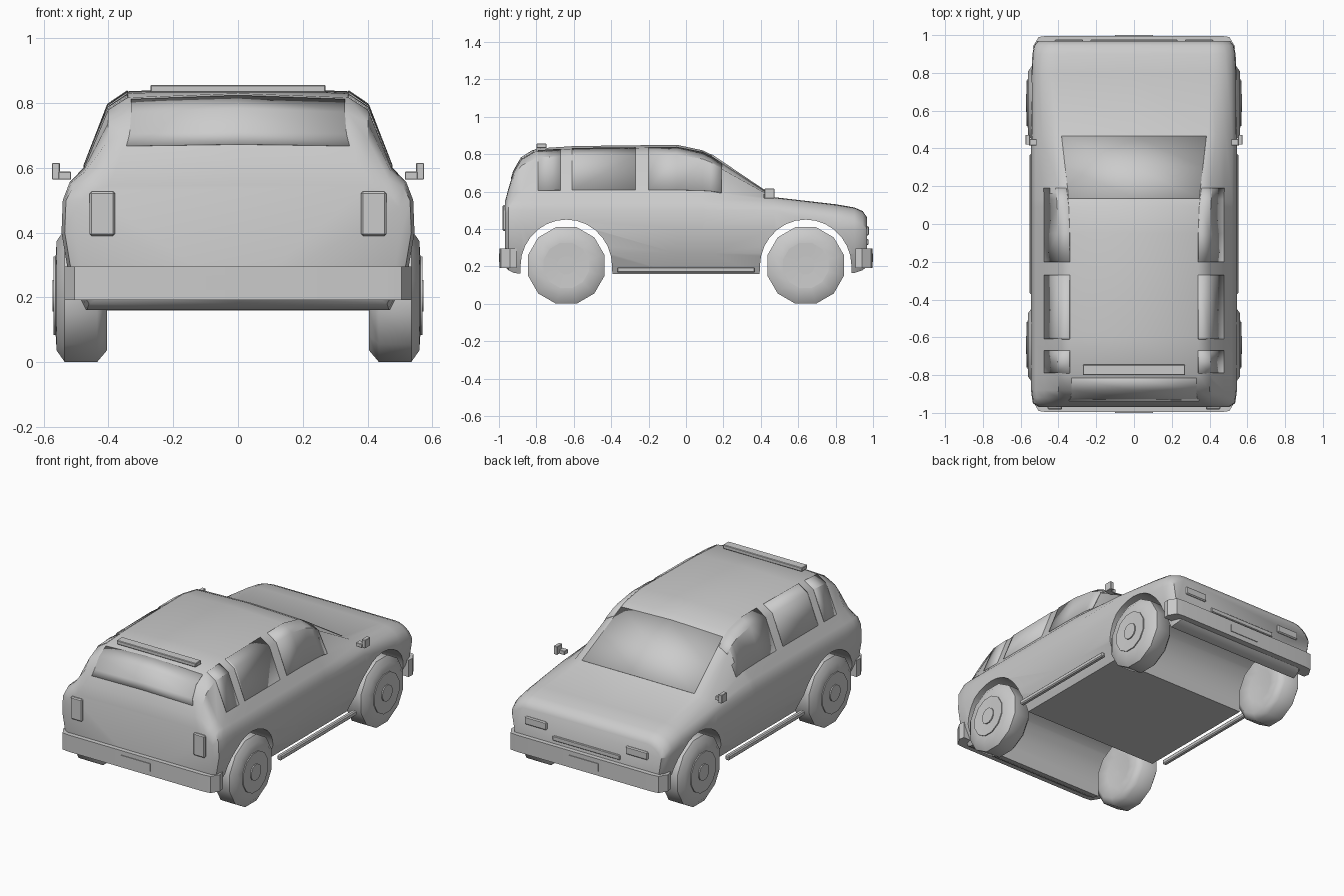
import bpy, bmesh, math
from mathutils import Vector

if "Cube" in bpy.data.objects:
    bpy.data.objects.remove(bpy.data.objects["Cube"])

# body stations along y: y, half width, underside z, belt z, cabin base half width, top z, roof half width
ST = [
    (-.968, .505, .20, .525, .455, .545, .40),
    (-.950, .535, .18, .560, .465, .615, .37),
    (-.920, .540, .165, .575, .472, .710, .345),
    (-.880, .545, .16, .575, .475, .780, .34),
    (-.800, .545, .16, .575, .475, .830, .34),
    (-.600, .545, .16, .575, .475, .843, .34),
    (-.050, .545, .16, .575, .475, .850, .34),
    (.090, .545, .16, .575, .475, .820, .345),
    (.130, .545, .16, .575, .475, .800, .35),
    (.470, .545, .16, .550, .485, .570, .39),
    (.800, .542, .16, .510, .490, .532, .41),
    (.900, .538, .165, .495, .485, .515, .41),
    (.945, .528, .18, .475, .475, .495, .41),
    (.968, .510, .20, .445, .465, .462, .41),
]


def section(y):
    """Half cross-section of the body at y, from underside centre to roof centre."""
    for a, c in zip(ST, ST[1:]):
        if y <= c[0]:
            t = (y - a[0]) / (c[0] - a[0])
            _, w, b, belt, gw, top, tw = [p + (q - p) * t for p, q in zip(a, c)]
            break
    h = top - belt
    pts = [(0, b), (w - .075, b), (w - .022, .27), (w, .40), (w - .004, min(.50, belt - .05)),
           (w - .025, belt - .02), (gw, belt + .1 * h), (tw + .45 * (gw - tw), belt + .8 * h),
           (tw, belt + .95 * h), (0, top)]
    return [Vector((x, y, z)) for x, z in pts]


def make(name, verts, faces, smooth=35):
    me = bpy.data.meshes.new(name)
    me.from_pydata([tuple(v) for v in verts], [], faces)
    bm = bmesh.new()
    bm.from_mesh(me)
    bmesh.ops.recalc_face_normals(bm, faces=bm.faces)
    bm.to_mesh(me)
    bm.free()
    ob = bpy.data.objects.new(name, me)
    bpy.context.collection.objects.link(ob)
    if smooth:
        shade(ob, smooth)
    return ob


def shade(ob, angle):
    bpy.ops.object.select_all(action='DESELECT')
    ob.select_set(True)
    bpy.context.view_layer.objects.active = ob
    bpy.ops.object.shade_smooth_by_angle(angle=math.radians(angle))


def grid(rows, closed=False):
    n = len(rows[0])
    return [(r * n + c, r * n + (c + 1) % n, (r + 1) * n + (c + 1) % n, (r + 1) * n + c)
            for r in range(len(rows) - 1) for c in range(n if closed else n - 1)]


def prism(name, poly, axis, lo, hi, smooth=30):
    """Extrude a 2D outline along an axis (0 = x, 2 = z)."""
    def put(p, d):
        return (d, p[0], p[1]) if axis == 0 else (p[0], p[1], d)
    n = len(poly)
    rows = [[put(p, d) for p in poly] for d in (lo, hi)]
    return make(name, rows[0] + rows[1],
                grid(rows, True) + [tuple(range(n)), tuple(range(n, 2 * n))], smooth)


def box(name, x, y, z, bevel=.006):
    bm = bmesh.new()
    bmesh.ops.create_cube(bm, size=1)
    for v in bm.verts:
        for i, (lo, hi) in enumerate((x, y, z)):
            v.co[i] = (lo + hi) / 2 + v.co[i] * (hi - lo)
    if bevel:
        bmesh.ops.bevel(bm, geom=bm.edges[:], offset=bevel, segments=1, affect='EDGES')
    me = bpy.data.meshes.new(name)
    bm.to_mesh(me)
    bm.free()
    ob = bpy.data.objects.new(name, me)
    bpy.context.collection.objects.link(ob)
    return ob


def glass(name, rows):
    """Thin pane lying on the body surface."""
    ob = make(name, [p for r in rows for p in r], grid(rows))
    m = ob.modifiers.new("thickness", 'SOLIDIFY')
    m.thickness, m.offset = .008, 0
    return ob


# body shell
rings = []
for s in ST:
    half = section(s[0])
    rings.append(half + [Vector((-p.x, p.y, p.z)) for p in half[-2:0:-1]])
n = len(rings[0])
total = n * len(rings)
body = make("body", [p for r in rings for p in r],
            grid(rings, True) + [tuple(range(n)), tuple(range(total - n, total))], 0)

# wheel arches cut through the full width
for cy in (-.64, .64):
    arc = [(cy + .245 * math.cos(math.pi * i / 14), .2 + .25 * math.sin(math.pi * i / 14))
           for i in range(15)]
    cut = prism("arch_cutter", arc + [(cy - .25, 0), (cy + .25, 0)], 0, -.8, .8, 0)
    cut.hide_render = True
    m = body.modifiers.new("arch", 'BOOLEAN')
    m.operation, m.object, m.solver = 'DIFFERENCE', cut, 'EXACT'
    bpy.context.view_layer.objects.active = body
    bpy.ops.object.modifier_apply(modifier=m.name)
    bpy.data.objects.remove(cut)
shade(body, 38)


# side windows
def side_pane(y, sx):
    p = section(y)
    low = p[6].lerp(p[7], .03)
    return [Vector((sx * q.x, q.y, q.z)) for q in (low, p[7], p[8])]


for sx in (-1, 1):
    for name, ys in (("rear_quarter_window", (-.79, -.73, -.67)),
                     ("rear_door_window", (-.61, -.6, -.27)),
                     ("front_door_window", (-.20, -.05, .09, .13, .19))):
        glass(name, [side_pane(y, sx) for y in ys])


# windscreen and rear window
def cross_pane(y, k):
    p = section(y)
    edge = p[9].lerp(p[8], k)
    return [edge, p[9], Vector((-edge.x, edge.y, edge.z))]


glass("windscreen", [cross_pane(y, .985) for y in (.135, .3, .465)])
glass("rear_window", [cross_pane(y, .97) for y in (-.932, -.92, -.88, -.815)])

# roof spoiler bar
box("roof_bar", (-.27, .27), (-.80, -.745), (.832, .856), .003)

# wheels: lathed tyre, rim and hub
PROFILE = [(.001, .42), (.10, .415), (.175, .405), (.212, .435), (.212, .535), (.175, .56),
           (.125, .563), (.125, .569), (.05, .566), (.05, .573), (.001, .573)]
SIDES = 12
for sx in (-1, 1):
    for cy in (-.64, .64):
        rows = []
        for r, x in PROFILE:
            angs = [2 * math.pi * (i + .5) / SIDES for i in range(SIDES)]
            rows.append([(sx * x, cy + r * math.cos(a), .205 + r * math.sin(a)) for a in angs])
        last = SIDES * (len(rows) - 1)
        make("wheel", [p for r in rows for p in r], grid(rows, True) +
             [tuple(range(SIDES)), tuple(range(last, last + SIDES))], 50)

# bumpers, plates
for name, s in (("rear", -1), ("front", 1)):
    half = [(.53, .905), (.535, .94), (.505, .99), (.46, .996)]
    outline = [(x, s * y) for x, y in half] + [(-x, s * y) for x, y in half[::-1]]
    prism(name + "_bumper", outline, 2, .192, .295)
    box(name + "_plate", (-.10, .10), sorted((s * .98, s * 1.0)), (.222, .268), 0)

# lights, grille, mirrors and side steps
box("grille", (-.23, .23), (.95, .976), (.315, .345), .004)
for sx in (-1, 1):
    def span(a, b):
        return sorted((sx * a, sx * b))
    box("tail_light", span(.38, .458), (-.982, -.94), (.39, .527))
    box("headlight", span(.27, .42), (.94, .978), (.365, .415))
    box("mirror_arm", span(.515, .555), (.415, .45), (.564, .588), .002)
    box("mirror_head", span(.55, .574), (.42, .472), (.564, .615), .002)
    box("side_step", span(.525, .553), (-.37, .37), (.166, .196))
